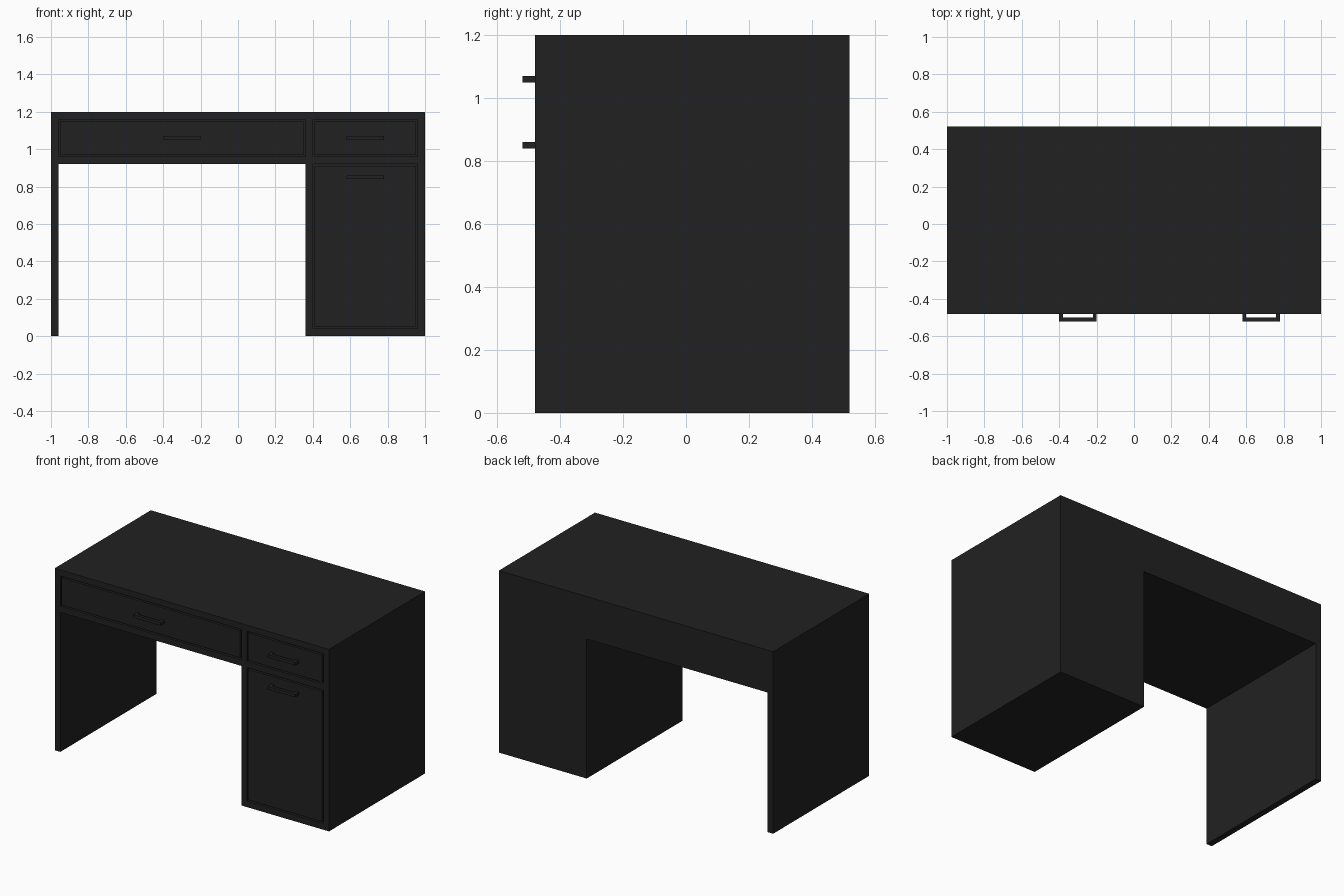
import bpy
import bmesh

if "Cube" in bpy.data.objects:
    bpy.data.objects.remove(bpy.data.objects["Cube"])

mat = bpy.data.materials.new("charcoal black")
mat.diffuse_color = (0.0155, 0.0155, 0.0155, 1)
mat.use_nodes = True
mat.node_tree.nodes["Principled BSDF"].inputs["Base Color"].default_value = mat.diffuse_color

FRONT, BACK, T = -0.48, 0.52, 0.04   # desk depth limits and board thickness


def build(name, boxes):
    """One object made of boxes given as (x0, x1, y0, y1, z0, z1)."""
    bm = bmesh.new()
    for x0, x1, y0, y1, z0, z1 in boxes:
        verts = bmesh.ops.create_cube(bm, size=1)["verts"]
        for v in verts:
            v.co.x = x1 if v.co.x > 0 else x0
            v.co.y = y1 if v.co.y > 0 else y0
            v.co.z = z1 if v.co.z > 0 else z0
    me = bpy.data.meshes.new(name)
    bm.to_mesh(me)
    bm.free()
    me.materials.append(mat)
    ob = bpy.data.objects.new(name, me)
    bpy.context.collection.objects.link(ob)
    return ob


# Carcass boards
build("desktop", [(-1, 1, FRONT, BACK, 1.16, 1.2)])
build("left_side_panel", [(-1, -0.96, FRONT, BACK, 0, 1.16)])
build("cabinet_divider", [(0.36, 0.40, FRONT, BACK, 0, 1.16)])
build("right_side_panel", [(0.96, 1, FRONT, BACK, 0, 1.16)])
build("drawer_shelf_left", [(-0.96, 0.36, FRONT, BACK, 0.92, 0.96)])
build("drawer_shelf_right", [(0.40, 0.96, FRONT, BACK, 0.92, 0.96)])
build("cabinet_floor", [(0.40, 0.96, FRONT, BACK, 0, T)])
build("drawer_back_left", [(-0.96, 0.36, BACK - T, BACK, 0.96, 1.16)])
build("drawer_back_right", [(0.40, 0.96, BACK - T, BACK, 0.96, 1.16)])
build("cabinet_back", [(0.40, 0.96, BACK - T, BACK, T, 0.92)])

# Flush fronts with a thin gap all round, each with a U-shaped bar handle
GAP, BAR, REACH, HALF = 0.01, 0.02, 0.04, 0.1
for name, x0, x1, z0, z1, hz in (
        ("wide_drawer", -0.96, 0.36, 0.96, 1.16, 1.06),
        ("small_drawer", 0.40, 0.96, 0.96, 1.16, 1.06),
        ("cabinet_door", 0.40, 0.96, 0.04, 0.92, 0.85)):
    build(name + "_front", [(x0 + GAP, x1 - GAP, FRONT, FRONT + T, z0 + GAP, z1 - GAP)])
    c, lo, hi = (x0 + x1) / 2, hz - BAR / 2, hz + BAR / 2
    y = FRONT - REACH
    build(name + "_handle", [
        (c - HALF, c + HALF, y, y + BAR, lo, hi),
        (c - HALF, c - HALF + BAR, y + BAR, FRONT, lo, hi),
        (c + HALF - BAR, c + HALF, y + BAR, FRONT, lo, hi)])
